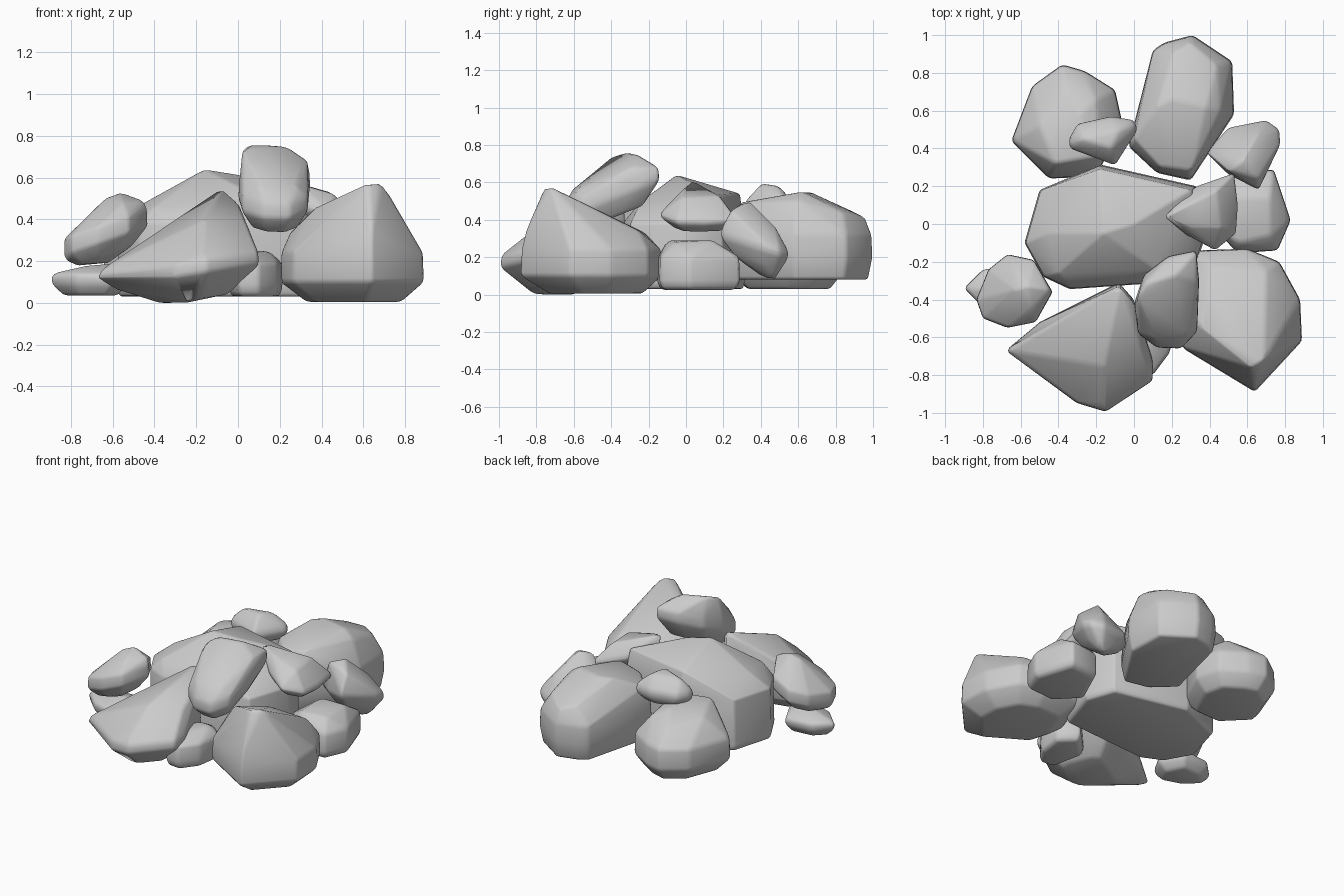
import bpy, bmesh


def rock(name, outline, base, waist, crown, slope=(0, 0), bevel=0.018):
    """Convex stone: plan outline, base (z, scale), waist (low z, high z), crown points, tilt."""
    cx = sum(p[0] for p in outline) / len(outline)
    cy = sum(p[1] for p in outline) / len(outline)
    bm = bmesh.new()
    for z, s in ((base[0], base[1]), (waist[0], 1.0), (waist[1], 0.985)):
        for x, y in outline:
            dx, dy = (x - cx) * s, (y - cy) * s
            bm.verts.new((cx + dx, cy + dy, max(0.0, z + dx * slope[0] + dy * slope[1])))
    for p in crown:
        bm.verts.new(p)
    hull = bmesh.ops.convex_hull(bm, input=bm.verts[:])
    junk = {g for g in hull["geom_interior"] + hull["geom_unused"]
            if isinstance(g, bmesh.types.BMVert)}
    bmesh.ops.delete(bm, geom=list(junk), context="VERTS")
    bmesh.ops.dissolve_limit(bm, angle_limit=0.05, verts=bm.verts[:], edges=bm.edges[:])
    bmesh.ops.recalc_face_normals(bm, faces=bm.faces[:])
    me = bpy.data.meshes.new(name)
    bm.to_mesh(me)
    bm.free()
    me.shade_smooth()
    ob = bpy.data.objects.new(name, me)
    bpy.context.collection.objects.link(ob)
    # worn edges
    mod = ob.modifiers.new("worn_edges", "BEVEL")
    mod.width = bevel
    mod.segments = 2
    mod.limit_method = "ANGLE"
    mod.angle_limit = 0.25
    return ob


# large central boulder with a flat base
rock("center_boulder",
     [(-.58, -.1), (-.5, .18), (-.18, .315), (.33, .2), (.4, 0), (.3, -.3), (-.34, -.345), (-.48, -.28)],
     (.03, .97), (.06, .38),
     [(-.16, -.05, .64), (0, 0, .615), (-.18, .29, .54), (.3, .18, .53), (-.45, -.05, .48),
      (.12, -.24, .5), (-.4, -.26, .46)], bevel=.012)

# ring of big boulders
rock("back_left_boulder",
     [(-.65, .44), (-.54, .73), (-.38, .845), (-.26, .81), (-.1, .71), (-.06, .53), (-.2, .25), (-.45, .24)],
     (.03, .74), (.12, .26),
     [(-.42, .32, .44), (-.18, .36, .43), (-.28, .58, .43), (-.5, .52, .4), (-.36, .7, .37),
      (-.2, .66, .39)])
rock("back_boulder",
     [(-.03, .41), (.1, .92), (.16, .96), (.31, 1.0), (.52, .86), (.53, .58), (.3, .23), (.12, .27)],
     (.08, .93), (.2, .32),
     [(0, .45, .45), (.14, .3, .46), (.3, .28, .49), (.12, .62, .54), (.2, .66, .55), (.38, .62, .55),
      (.46, .6, .5), (.2, .9, .44), (.44, .84, .44), (.3, .96, .41)])
rock("front_right_boulder",
     [(.2, -.45), (.32, -.14), (.6, -.13), (.77, -.2), (.88, -.4), (.89, -.62), (.64, -.89), (.26, -.66)],
     (.005, .66), (.1, .24),
     [(.62, -.76, .57), (.69, -.72, .575), (.36, -.55, .45), (.4, -.22, .33), (.7, -.25, .34),
      (.25, -.45, .34), (.64, -.86, .34)])
rock("front_left_boulder",
     [(-.56, -.61), (-.5, -.52), (-.08, -.31), (0, -.4), (.1, -.72), (.1, -.83), (-.15, -.995),
      (-.3, -.95), (-.36, -.84)],
     (.02, .5), (.14, .2),
     [(-.08, -.33, .55), (0, -.42, .48), (.04, -.66, .38), (-.16, -.75, .4), (-.17, -.94, .25),
      (-.25, -.8, .0), (-.68, -.67, .12), (-.66, -.67, .16), (-.6, -.65, .07)], (.15, 0))

# stone propped on the front
rock("top_stone",
     [(0, -.42), (.05, -.27), (.18, -.17), (.33, -.14), (.345, -.3), (.335, -.57), (.25, -.66),
      (.12, -.655), (.02, -.58)],
     (.4, .68), (.5, .57),
     [(.02, -.39, .74), (.06, -.31, .76), (.22, -.27, .755), (.33, -.3, .68), (.1, -.6, .57),
      (.28, -.58, .56)], (0, .4))

# smaller stones on the right
rock("right_slab_stone",
     [(.17, .04), (.33, .2), (.53, .27), (.55, .1), (.54, -.05), (.43, -.14), (.28, -.06)],
     (.36, .6), (.42, .45), [(.16, .04, .61), (.3, -.02, .56), (.44, .18, .53), (.46, -.02, .52)],
     (-.3, 0))
rock("right_low_stone",
     [(.4, 0), (.52, .26), (.74, .29), (.83, .02), (.76, -.14), (.55, -.155)],
     (.025, .88), (.06, .2), [(.54, .14, .29), (.72, .14, .29), (.72, -.06, .28), (.55, -.1, .29)])
rock("back_right_stone",
     [(.38, .38), (.5, .51), (.7, .55), (.77, .5), (.775, .42), (.66, .18), (.5, .26)],
     (.16, .65), (.24, .28),
     [(.5, .28, .48), (.58, .34, .5), (.66, .24, .45), (.66, .48, .36), (.66, .47, .07), (.58, .4, .1)],
     (0, -.3))

# small stones on the back, front and left
rock("back_top_stone",
     [(-.345, .45), (-.3, .53), (-.12, .57), (0, .55), (.02, .5), (-.1, .31), (-.22, .38), (-.34, .4)],
     (.4, .7), (.45, .5), [(-.28, .45, .58), (-.12, .4, .595), (-.08, .5, .58)])
rock("front_low_stone",
     [(-.05, -.55), (.0, -.79), (.1, -.8), (.19, -.68), (.215, -.5), (.1, -.4)],
     (.03, .88), (.07, .19), [(.05, -.52, .25), (.15, -.52, .25), (.06, -.68, .24)])
rock("left_low_stone",
     [(-.9, -.34), (-.8, -.24), (-.6, -.22), (-.52, -.38), (-.6, -.52), (-.78, -.46)],
     (.035, .7), (.09, .14), [(-.72, -.36, .18), (-.6, -.36, .19)])
rock("left_upper_stone",
     [(-.835, -.4), (-.77, -.24), (-.67, -.16), (-.53, -.19), (-.43, -.36), (-.52, -.52),
      (-.67, -.55), (-.8, -.5)],
     (.22, .65), (.29, .37),
     [(-.63, -.35, .505), (-.56, -.33, .53), (-.45, -.35, .49), (-.55, -.45, .48), (-.82, -.4, .2),
      (-.62, -.38, .19)], (.35, 0))
